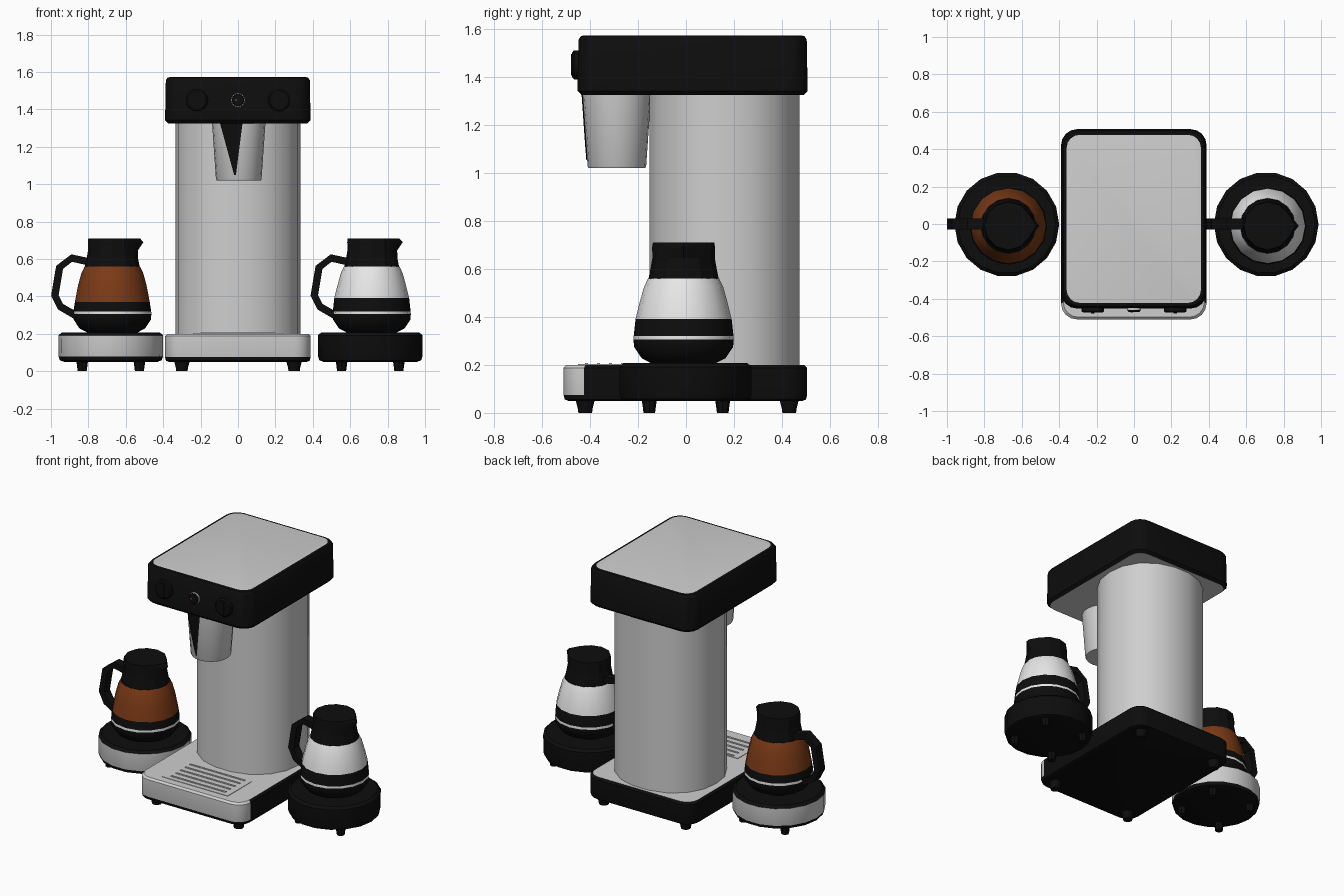
import bpy
import bmesh
from math import cos, sin, pi, radians
from mathutils import Vector

if "Cube" in bpy.data.objects:
    bpy.data.objects.remove(bpy.data.objects["Cube"])


def material(name, rgb):
    m = bpy.data.materials.new(name)
    m.use_nodes = True
    m.diffuse_color = (*rgb, 1)
    m.node_tree.nodes["Principled BSDF"].inputs["Base Color"].default_value = (*rgb, 1)
    return m


BLACK = material("black plastic", (0.004, 0.004, 0.004))
METAL = material("brushed metal", (0.62, 0.62, 0.62))
WHITE = material("clear glass white", (0.8, 0.8, 0.8))
COFFEE = material("coffee brown", (0.2, 0.042, 0.008))


def loft(name, rings, mats, rule=None, angle=35):
    """Skin closed rings with capped ends; rule(centre, normal) picks the slot."""
    bm = bmesh.new()
    loops = [[bm.verts.new(p) for p in ring] for ring in rings]
    n = len(loops[0])
    for a, b in zip(loops, loops[1:]):
        for i in range(n):
            j = (i + 1) % n
            bm.faces.new((a[i], a[j], b[j], b[i]))
    bm.faces.new(loops[0][::-1])
    bm.faces.new(loops[-1])
    bmesh.ops.recalc_face_normals(bm, faces=bm.faces)
    if rule:
        for f in bm.faces:
            f.material_index = int(rule(f.calc_center_median(), f.normal))
    me = bpy.data.meshes.new(name)
    bm.to_mesh(me)
    bm.free()
    return place(name, me, mats, angle)


def place(name, me, mats, angle=35):
    ob = bpy.data.objects.new(name, me)
    for m in mats:
        me.materials.append(m)
    bpy.context.collection.objects.link(ob)
    bpy.ops.object.select_all(action='DESELECT')
    ob.select_set(True)
    bpy.context.view_layer.objects.active = ob
    bpy.ops.object.shade_smooth_by_angle(angle=radians(angle))
    return ob


def oval(x, y, z, rx, ry=None, n=14, power=2.0):
    ry = ry or rx
    pts = []
    for k in range(n):
        c, s = cos(2 * pi * k / n), sin(2 * pi * k / n)
        f = (abs(c) ** power + abs(s) ** power) ** (-1 / power)
        pts.append((x + rx * c * f, y + ry * s * f, z))
    return pts


def turned(name, x, y, profile, mats, rule=None, n=14, angle=35):
    return loft(name, [oval(x, y, z, r, n=n) for r, z in profile], mats, rule, angle)


def round_rect(x0, x1, y0, y1, z, inset=0, r=0.085, seg=4):
    r -= inset / 2
    x0, x1, y0, y1 = x0 + inset + r, x1 - inset - r, y0 + inset + r, y1 - inset - r
    pts = []
    for q, (cx, cy) in enumerate(((x1, y1), (x0, y1), (x0, y0), (x1, y0))):
        for k in range(seg + 1):
            a = (q + k / seg) * pi / 2
            pts.append((cx + r * cos(a), cy + r * sin(a), z))
    return pts


def slab(name, bounds, levels, mats, rule):
    return loft(name, [round_rect(*bounds, z, i) for i, z in levels], mats, rule)


def box(name, x0, x1, y0, y1, z0, z1, mat):
    rings = [[(x0, y0, z), (x1, y0, z), (x1, y1, z), (x0, y1, z)] for z in (z0, z1)]
    return loft(name, rings, [mat])


# Main base: metal top and front fascia, black sides, back and underside
slab("machine_base", (-0.39, 0.388, -0.51, 0.505),
     ((0.02, 0.05), (0.005, 0.056), (0, 0.075), (0, 0.188), (0.012, 0.2)),
     [BLACK, METAL],
     lambda c, n: n.z > 0.9 or (c.y < -0.42 and c.z > 0.07))
for sx in (-0.3, 0.3):
    for y in (-0.42, 0.43):
        turned("base_foot", sx, y, ((0.03, 0), (0.033, 0.02), (0.042, 0.055)), [BLACK], n=10)

# Drip tray with raised ribs
box("drip_tray", -0.24, 0.24, -0.45, -0.2, 0.199, 0.203, METAL)
for k in range(5):
    y = -0.42 + 0.05 * k
    box("tray_rib", -0.2, 0.2, y, y + 0.012, 0.202, 0.207, METAL)

# Water column
loft("water_column", [oval(0, 0.16, z, 0.335, 0.315, 18, 2.2) for z in (0.195, 1.33)], [METAL])

# Head: black shell, metal top plate and metal underside
slab("machine_head", (-0.39, 0.388, -0.452, 0.507),
     ((0.016, 1.325), (0.0, 1.342), (0.004, 1.555), (0.014, 1.57), (0.03, 1.573)),
     [BLACK, METAL],
     lambda c, n: abs(n.z) > 0.99)


def knob(name, x, z, r, depth, mat):
    """Round control standing out of the head front."""
    rings = []
    for y, s in ((-0.44, 1), (-0.452 - depth * 0.7, 1), (-0.452 - depth, 0.85)):
        rings.append([(x + px * s, y, z + py * s) for px, py, _ in oval(0, 0, 0, r, n=16)])
    return loft(name, rings, [mat])


for sx in (-0.22, 0.22):
    knob("control_knob", sx, 1.45, 0.06, 0.022, BLACK)
    box("knob_grip", sx - 0.01, sx + 0.01, -0.479, -0.47, 1.405, 1.495, BLACK)
knob("indicator_ring", 0, 1.45, 0.037, 0.01, METAL)
knob("indicator_button", 0, 1.45, 0.034, 0.018, BLACK)
knob("indicator_lamp", -0.012, 1.45, 0.008, 0.022, COFFEE)

# Brew basket with the dark wedge on its front
BASKET_Y = -0.288
turned("brew_basket", 0.004, BASKET_Y, ((0.118, 1.02), (0.122, 1.028), (0.143, 1.33)), [METAL], n=20)
verts, faces = [], []
ROWS, COLS = 4, 5
for i in range(ROWS + 1):
    t = i / ROWS
    z = 1.325 - 0.275 * t
    r = 0.147 - 0.019 * t
    left, right = -0.1 + 0.075 * t, 0.02 - 0.035 * t
    for k in range(COLS + 1):
        x = left + (right - left) * k / COLS
        verts.append((x + 0.004, BASKET_Y - (r * r - x * x) ** 0.5, z))
W = COLS + 1
for i in range(ROWS):
    for k in range(COLS):
        a = i * W + k
        faces.append((a, a + W, a + W + 1, a + 1))
wedge = bpy.data.meshes.new("basket_wedge")
wedge.from_pydata(verts, [], faces)
place("basket_wedge", wedge, [BLACK])


def handle(x):
    """Flat strap bent along a path on the -x side of a carafe."""
    path = [Vector((px, 0, pz)) for px, pz in (
        (-0.08, 0.575), (-0.215, 0.605), (-0.28, 0.555), (-0.305, 0.405),
        (-0.275, 0.345), (-0.18, 0.29))]
    rings = []
    for i, p in enumerate(path):
        d = (path[min(i + 1, len(path) - 1)] - path[max(i - 1, 0)]).normalized()
        side = Vector((d.z, 0, -d.x)) * 0.02
        rings.append([p + Vector((x, w, 0)) + side * s
                      for s, w in ((-1, -0.03), (-1, 0.03), (1, 0.03), (1, -0.03))])
    loft("carafe_handle", rings, [BLACK])


def warming_set(x, side_mat, glass, line):
    """Hot plate on four feet carrying a carafe with lid and handle."""
    turned("hot_plate", x, -0.002,
           ((0.25, 0.05), (0.272, 0.058), (0.279, 0.078), (0.28, 0.192), (0.262, 0.207)),
           [BLACK, side_mat], lambda c, n: 0.08 < c.z < 0.19, n=18)
    for fx in (-0.153, 0.153):
        for fy in (-0.153, 0.153):
            turned("plate_foot", x + fx, fy, ((0.024, 0), (0.032, 0.06)), [BLACK], n=8)

    cx, cy = x + 0.008, -0.01
    turned("carafe_body", cx, cy,
           ((0.13, 0.205), (0.175, 0.228), (0.206, 0.275), (0.209, 0.305), (0.208, 0.32),
            (0.2, line), (0.183, 0.46), (0.165, 0.525), (0.148, 0.56)),
           [BLACK, glass, WHITE],
           lambda c, n: 2 if 0.306 < c.z < 0.319 else c.z > line and c.z < 0.559,
           n=16)
    # Lid with a pouring lip pulled out towards +x
    rings = []
    for r, z, lip in ((0.147, 0.555, 0), (0.138, 0.6, 0), (0.13, 0.645, 0.006),
                      (0.131, 0.69, 0.035), (0.128, 0.71, 0.02)):
        ring = oval(cx, cy, z, r, n=12)
        ring[0] = (ring[0][0] + lip, ring[0][1], z)
        rings.append(ring)
    loft("carafe_lid", rings, [BLACK], angle=25)
    handle(cx - 0.002)


warming_set(-0.68, METAL, COFFEE, 0.37)
warming_set(0.707, BLACK, WHITE, 0.392)
